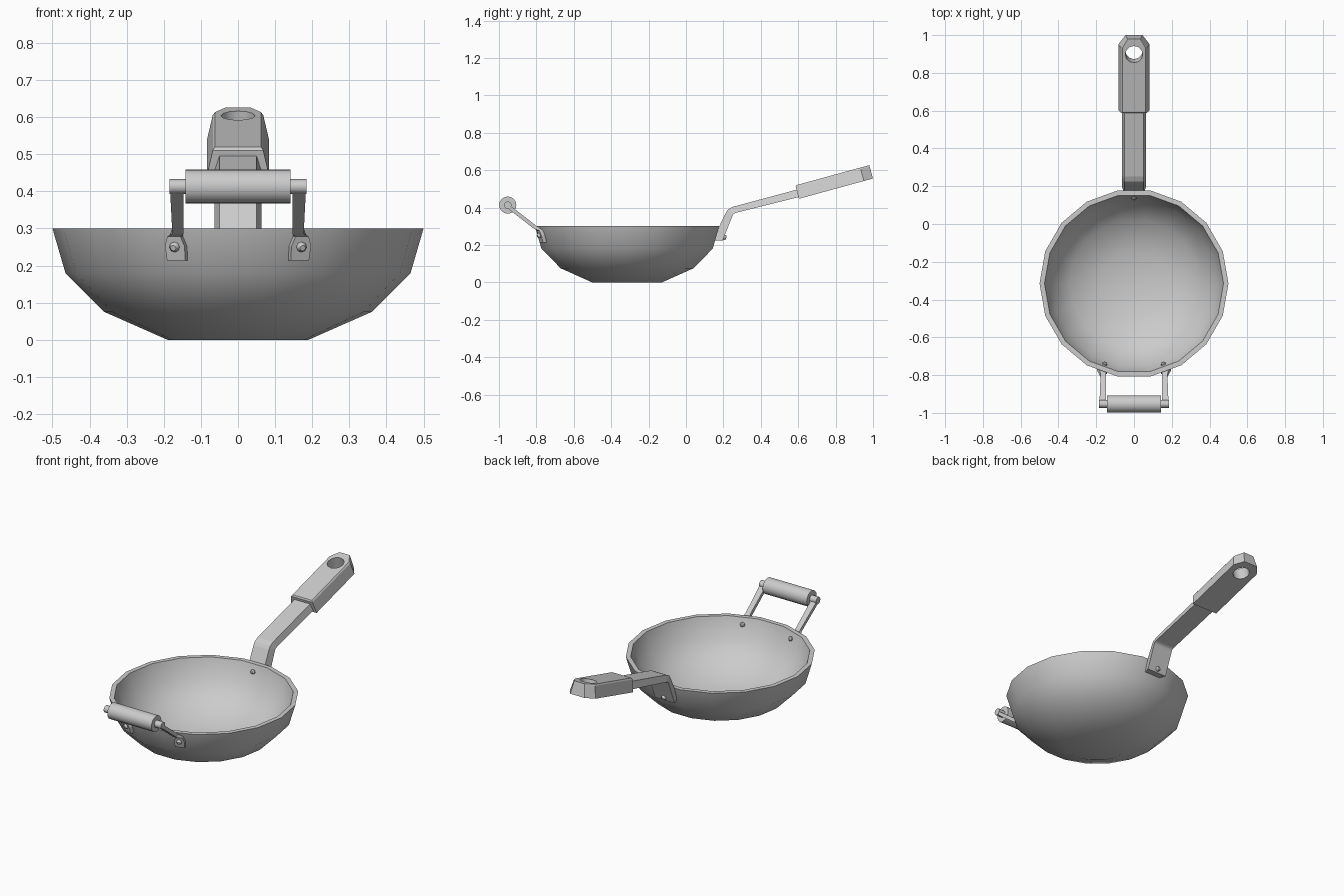
import bpy, bmesh, math
from mathutils import Vector

if "Cube" in bpy.data.objects:
    bpy.data.objects.remove(bpy.data.objects["Cube"])

CY = -0.315                      # bowl centre in y
APO = math.cos(math.radians(10)) # apothem factor of an 18-sided ring


def make(name, bm, smooth=None):
    bmesh.ops.recalc_face_normals(bm, faces=bm.faces)
    me = bpy.data.meshes.new(name)
    bm.to_mesh(me)
    bm.free()
    ob = bpy.data.objects.new(name, me)
    bpy.context.collection.objects.link(ob)
    if smooth:
        bpy.ops.object.select_all(action='DESELECT')
        bpy.context.view_layer.objects.active = ob
        ob.select_set(True)
        bpy.ops.object.shade_smooth_by_angle(angle=math.radians(smooth))
    return ob


def loft(name, rings, smooth=None):
    """Skin closed rings in order and cap both ends."""
    bm = bmesh.new()
    vs = [[bm.verts.new(p) for p in r] for r in rings]
    n = len(rings[0])
    for a, b in zip(vs, vs[1:]):
        for i in range(n):
            j = (i + 1) % n
            bm.faces.new((a[i], a[j], b[j], b[i]))
    bm.faces.new(vs[0])
    bm.faces.new(vs[-1])
    return make(name, bm, smooth)


def turned(name, centre, axis, profile, sides, smooth=40):
    """Turned part: profile is (distance along axis, radius)."""
    c, q = Vector(centre), Vector(axis).to_track_quat('Z', 'Y')
    rings = [[c + q @ Vector((r * math.cos(k * math.tau / sides),
                              r * math.sin(k * math.tau / sides), h))
              for k in range(sides)] for h, r in profile]
    return loft(name, rings, smooth)


def wall(angle, z, out=0.0):
    """Point on the middle of an upper bowl facet, pushed outwards."""
    r = (0.465 + 0.035 * (z - 0.18) / 0.12) * APO + out
    return Vector((r * math.cos(angle), CY + r * math.sin(angle), z))


# Bowl: outer then inner wall, 18 sides
bowl_profile = [(0, 0.19), (0.075, 0.36), (0.18, 0.465), (0.30, 0.50),
                (0.30, 0.474), (0.187, 0.441), (0.09, 0.342), (0.02, 0.18)]
rings = [[(r * math.cos(math.radians(20 * k)), CY + r * math.sin(math.radians(20 * k)), z)
          for k in range(18)] for z, r in bowl_profile]
loft("bowl", rings, 45)

# Long handle strap: (inner y, z), (outer y, z) pairs along the bend
strap = [((0.155, 0.225), (0.195, 0.222)), ((0.178, 0.30), (0.222, 0.29)),
         ((0.214, 0.374), (0.249, 0.357)), ((0.225, 0.390), (0.254, 0.365)),
         ((0.251, 0.404), (0.264, 0.371)), ((0.62, 0.503), (0.63, 0.463))]
loft("handle_strap", [[(-0.05, a[0], a[1]), (0.05, a[0], a[1]),
                       (0.063, b[0], b[1]), (-0.063, b[0], b[1])] for a, b in strap])

# Long handle grip: tapered block with clipped end corners and hanging hole
tilt = math.radians(15.3)
d = Vector((0, math.cos(tilt), math.sin(tilt)))
n = Vector((0, -math.sin(tilt), math.cos(tilt)))
base = Vector((0, 0.604, 0.447))


def grip_ring(w, end_w, h, start):
    plan = [(-w, start), (w, start), (w, 0.36), (end_w, 0.41), (-end_w, 0.41), (-w, 0.36)]
    return [base + Vector((x, 0, 0)) + d * s + n * h for x, s in plan]


grip = loft("handle_grip", [grip_ring(0.083, 0.045, 0, 0),
                            grip_ring(0.068, 0.035, 0.066, 0),
                            grip_ring(0.062, 0.032, 0.074, 0.006)])
cutter = turned("hole_cutter", base + d * 0.325 + n * 0.037, n,
                [(-0.1, 0.046), (0.1, 0.046)], 12)
cutter.hide_render = True
cutter.hide_set(True)
cut = grip.modifiers.new("hole", 'BOOLEAN')
cut.operation = 'DIFFERENCE'
cut.solver = 'EXACT'
cut.object = cutter

# Front handle: roller grip on a thin rod
turned("front_grip", (0, -0.953, 0.413), (1, 0, 0),
       [(-0.142, 0.046), (0.142, 0.046)], 16)
turned("front_rod", (0, -0.953, 0.413), (1, 0, 0),
       [(-0.184, 0.02), (0.184, 0.02)], 12)

# Front handle arms: riveted plates lying on the bowl that bend out to the rod
ang = math.radians(-70)
tangent = Vector((-math.sin(ang), math.cos(ang), 0))
radial = Vector((math.cos(ang), math.sin(ang), 0))
side_x, under = Vector((1, 0, 0)), Vector((0, -0.6, -0.8))
stations = [(wall(ang, 0.213), tangent, radial, 0.026),
            (wall(ang, 0.252), tangent, radial, 0.028),
            (wall(ang, 0.278), tangent, radial, 0.019),
            (Vector((0.162, -0.80, 0.302)), side_x, under, 0.015),
            (Vector((0.165, -0.952, 0.42)), side_x, under, 0.018)]
for sx, side in ((-1, "left"), (1, "right")):
    rings = []
    for p, t, nn, w in stations:
        q = p + nn * 0.02
        ring = [p - t * w, p + t * w, q + t * w, q - t * w]
        rings.append([(sx * v.x, v.y, v.z) for v in ring])
    loft("front_arm_" + side, rings)

# Rivets through the wall, domed at both ends
for name, a, z, out in (("rivet_left", -110, 0.256, 0.032),
                        ("rivet_right", -70, 0.256, 0.032),
                        ("rivet_back", 90, 0.253, 0.054)):
    a = math.radians(a)
    axis = Vector((math.cos(a), math.sin(a), -0.29)).normalized()
    turned(name, wall(a, z), axis,
           [(-0.038, 0.007), (-0.032, 0.013), (out - 0.008, 0.014), (out, 0.008)], 8)
